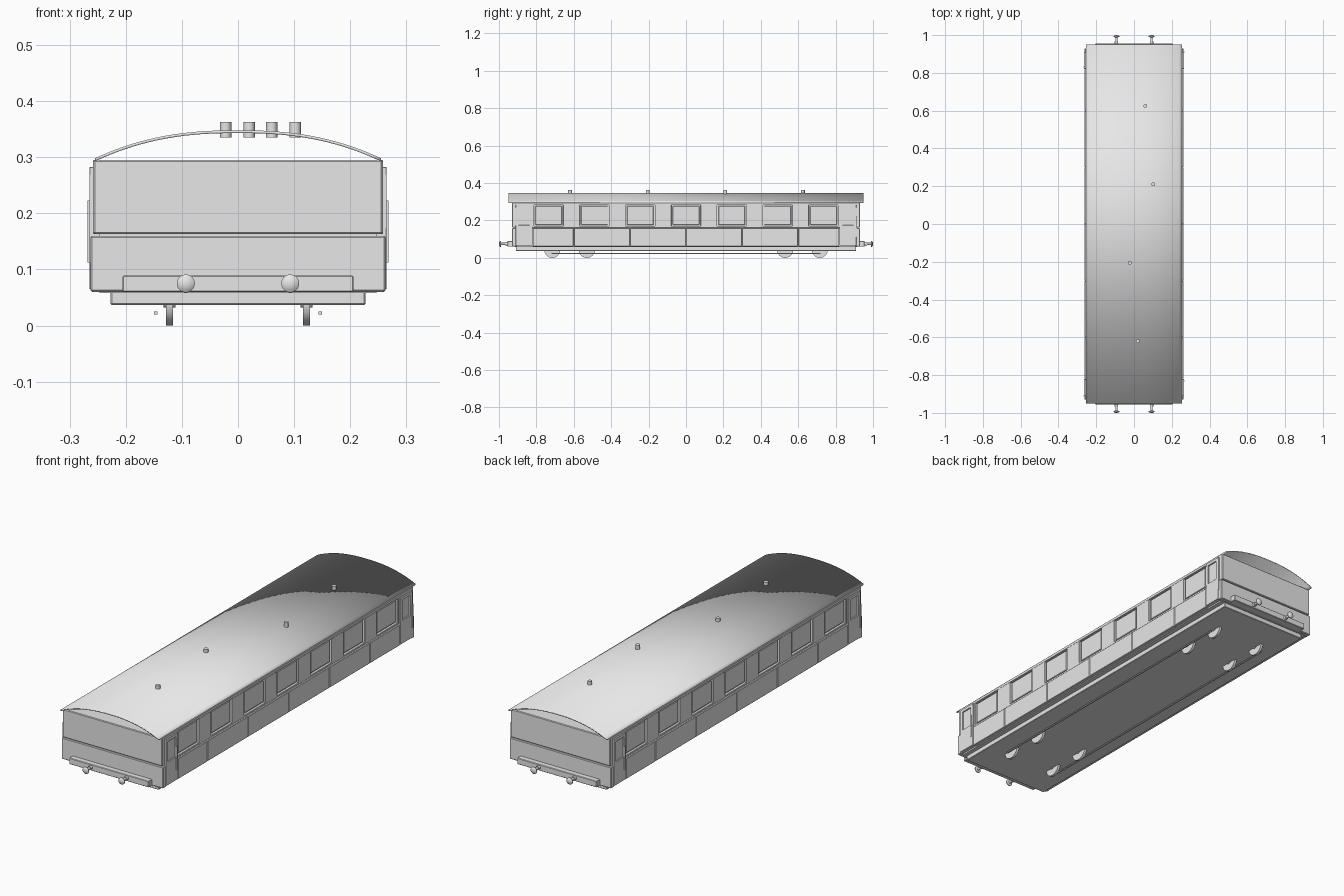
import bpy, bmesh, math
from mathutils import Matrix

cube = bpy.data.objects.get("Cube")
if cube:
    bpy.data.objects.remove(cube, do_unlink=True)

grey = bpy.data.materials.new("plain grey")
grey.use_nodes = True
grey.diffuse_color = (0.8, 0.8, 0.8, 1)
grey.node_tree.nodes["Principled BSDF"].inputs["Base Color"].default_value = (0.8, 0.8, 0.8, 1)


def finish(name, bm):
    bmesh.ops.recalc_face_normals(bm, faces=bm.faces)
    mesh = bpy.data.meshes.new(name)
    bm.to_mesh(mesh)
    bm.free()
    mesh.materials.append(grey)
    obj = bpy.data.objects.new(name, mesh)
    bpy.context.collection.objects.link(obj)
    return obj


def box(name, x, y, z, bevel=0.0):
    """Box from three (low, high) ranges."""
    bm = bmesh.new()
    bmesh.ops.create_cube(bm, size=1)
    for v in bm.verts:
        v.co = [r[0] + (c + 0.5) * (r[1] - r[0]) for c, r in zip(v.co, (x, y, z))]
    if bevel:
        bmesh.ops.bevel(bm, geom=bm.edges[:], offset=bevel, segments=1, affect='EDGES')
    return finish(name, bm)


def turned(name, profile, centre, axis):
    """Revolve (radius, distance) points around an axis through the centre."""
    bm = bmesh.new()
    points = [(0, profile[0][1])] + profile + [(0, profile[-1][1])]
    verts = [bm.verts.new((r, 0, d)) for r, d in points]
    edges = [bm.edges.new(pair) for pair in zip(verts, verts[1:])]
    bmesh.ops.spin(bm, geom=verts + edges, axis=(0, 0, 1), cent=(0, 0, 0),
                   angle=math.tau, steps=32)
    bmesh.ops.remove_doubles(bm, verts=bm.verts, dist=1e-5)
    turn = {"x": Matrix.Rotation(math.pi / 2, 4, 'Y'),
            "y": Matrix.Rotation(-math.pi / 2, 4, 'X'),
            "-y": Matrix.Rotation(math.pi / 2, 4, 'X'),
            "z": Matrix.Identity(4)}[axis]
    bmesh.ops.transform(bm, matrix=Matrix.Translation(centre) @ turn, verts=bm.verts)
    obj = finish(name, bm)
    bpy.ops.object.select_all(action='DESELECT')
    obj.select_set(True)
    bpy.context.view_layer.objects.active = obj
    bpy.ops.object.shade_smooth_by_angle(angle=math.radians(40))
    return obj


def side_box(name, side, x, y, z, bevel=0.0):
    """Box on one side wall; the far wall is the near one turned half round."""
    if side < 0:
        x, y = (-x[1], -x[0]), (-y[1], -y[0])
    tag = "left" if side > 0 else "right"
    return box(f"{tag}_{name}", x, y, z, bevel)


# Core, ceiling and underframe
box("body_core", (-0.247, 0.247), (-0.915, 0.915), (0.058, 0.293))
box("underframe", (-0.227, 0.227), (-0.91, 0.91), (0.037, 0.06), 0.002)

# Side walls
window_centres = [i * 0.245 for i in range(-3, 4)]
half = 0.078
wall = (0.24, 0.258)
for side in (1, -1):
    side_box("top_rail", side, wall, (-0.925, 0.925), (0.282, 0.295), 0.001)
    side_box("waist_rail", side, wall, (-0.82, 0.82), (0.161, 0.17), 0.001)
    ends = [-0.925] + [c + half for c in window_centres]
    starts = [c - half for c in window_centres] + [0.925]
    for low, high in zip(ends, starts):
        side_box("pillar", side, wall, (low, high), (0.163, 0.283), 0.001)
    for c in window_centres:
        side_box("window_pane", side, (0.24, 0.254), (c - 0.071, c + 0.071),
                 (0.176, 0.277), 0.002)
    for i in range(-3, 3):
        low, high = max(i * 0.3, -0.82), min((i + 1) * 0.3, 0.82)
        side_box("lower_panel", side, (0.24, 0.263), (low + 0.001, high - 0.001),
                 (0.062, 0.159), 0.002)

    # Doors with a recessed window and a grab rail
    for c in (-0.866, 0.866):
        door = (0.24, 0.265)
        side_box("door_lower", side, door, (c - 0.045, c + 0.045), (0.065, 0.175), 0.001)
        side_box("door_top", side, door, (c - 0.045, c + 0.045), (0.268, 0.283), 0.001)
        for s in (-1, 1):
            mid = c + s * 0.037
            side_box("door_stile", side, door, (mid - 0.008, mid + 0.008), (0.174, 0.269))
        side_box("door_window", side, (0.24, 0.259), (c - 0.031, c + 0.031), (0.174, 0.269))
    for y in (-0.832, 0.911):
        side_box("grab_rail", side, (0.264, 0.268), (y - 0.003, y + 0.003), (0.112, 0.223))

# End walls, buffer beams and buffers
for end, tag in ((-1, "front"), (1, "back")):
    def span(a, b):
        return tuple(sorted((end * a, end * b)))
    box(f"{tag}_upper_wall", (-0.258, 0.258), span(0.905, 0.93), (0.163, 0.295), 0.003)
    box(f"{tag}_lower_wall", (-0.263, 0.263), span(0.905, 0.93), (0.06, 0.16), 0.003)
    box(f"{tag}_buffer_beam", (-0.206, 0.206), span(0.925, 0.955), (0.06, 0.089), 0.002)
    for x in (-0.093, 0.093):
        shape = [(0.009, 0), (0.009, 0.015), (0.006, 0.015), (0.006, 0.036),
                 (0.016, 0.038), (0.016, 0.042), (0.011, 0.046), (0.004, 0.048)]
        turned(f"{tag}_buffer", shape, (x, end * 0.952, 0.075), "y" if end > 0 else "-y")

# Arched open-ended roof shell
bm = bmesh.new()
rows = []
steps = 32
for i in range(steps + 1):
    t = 2 * i / steps - 1
    top = 0.348 - 0.05 * abs(t) ** 2.4
    rows.append([bm.verts.new((0.255 * t * (1 - inset * 0.8), y, top - inset))
                 for y, inset in ((-0.95, 0), (0.95, 0), (0.95, 0.005), (-0.95, 0.005))])
for a, b in zip(rows, rows[1:]):
    for k in range(4):
        n = (k + 1) % 4
        bm.faces.new((a[k], a[n], b[n], b[k]))
bm.faces.new(rows[0])
bm.faces.new(rows[-1])
for f in bm.faces:
    f.smooth = True
finish("roof", bm)

# Roof vents
for x, y in ((0.06, 0.625), (0.102, 0.21), (-0.022, -0.205), (0.02, -0.62)):
    turned("roof_vent", [(0.01, 0.335), (0.01, 0.363)], (x, y, 0), "z")

# Wheels with hubs, and long rods below the floor
for x in (-0.122, 0.122):
    for y in (-0.715, -0.53, 0.53, 0.715):
        shape = [(0.011, -0.011), (0.011, -0.006), (0.043, -0.006),
                 (0.043, 0.006), (0.011, 0.006), (0.011, 0.011)]
        turned("wheel", shape, (x, y, 0.043), "x")
    rod = x * 1.2
    box("side_rod", (rod - 0.003, rod + 0.003), (-0.72, 0.72), (0.02, 0.025))
